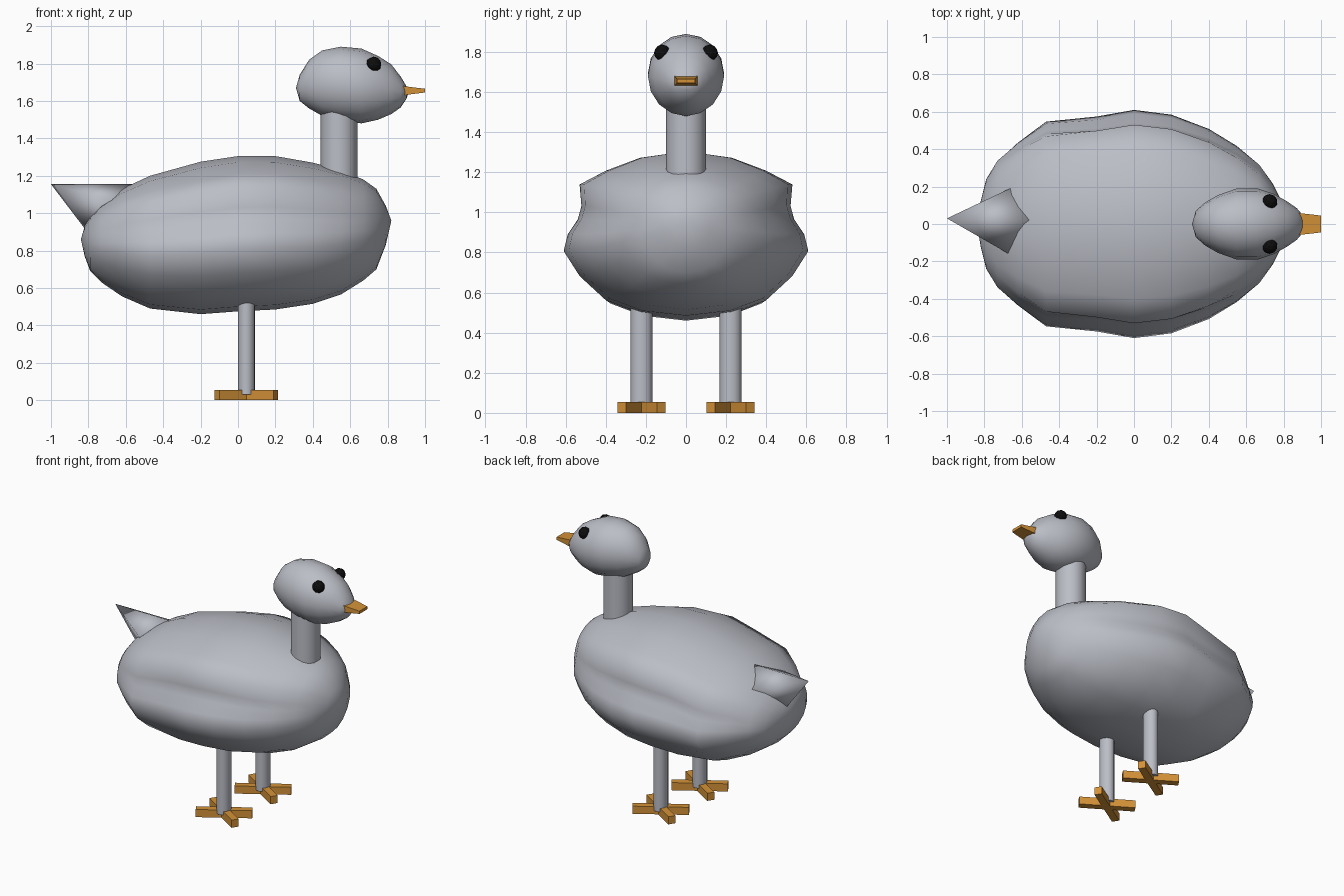
import bpy
import bmesh
import math
from mathutils import Vector

default_cube = bpy.data.objects.get("Cube")
if default_cube:
    bpy.data.objects.remove(default_cube, do_unlink=True)


def make_material(name, colour):
    material = bpy.data.materials.new(name)
    material.use_nodes = True
    material.diffuse_color = (*colour, 1)
    shader = material.node_tree.nodes["Principled BSDF"]
    shader.inputs["Base Color"].default_value = (*colour, 1)
    shader.inputs["Roughness"].default_value = 0.8
    return material


feather_grey = make_material("feather grey", (0.50, 0.515, 0.57))
bill_orange = make_material("bill orange", (0.66, 0.29, 0.04))
eye_black = make_material("eye black", (0.004, 0.004, 0.004))


def finish(name, mesh_builder, material, smooth=True):
    """Turn a bmesh into a named, shaded object."""
    bmesh.ops.recalc_face_normals(mesh_builder, faces=mesh_builder.faces)
    for face in mesh_builder.faces:
        face.smooth = smooth
    mesh = bpy.data.meshes.new(name)
    mesh_builder.to_mesh(mesh)
    mesh_builder.free()
    mesh.materials.append(material)
    obj = bpy.data.objects.new(name, mesh)
    bpy.context.collection.objects.link(obj)
    return obj


def loft(name, rings, material, start=None, end=None, smooth=True):
    """Skin a list of point rings; each end closes on a pole or a flat cap."""
    builder = bmesh.new()
    loops = [[builder.verts.new(point) for point in ring] for ring in rings]
    count = len(loops[0])
    for near, far in zip(loops, loops[1:]):
        for i in range(count):
            j = (i + 1) % count
            builder.faces.new((near[i], near[j], far[j], far[i]))
    for loop, pole in ((loops[0], start), (loops[-1], end)):
        if pole is None:
            builder.faces.new(loop)
        else:
            tip = builder.verts.new(pole)
            for i in range(count):
                builder.faces.new((loop[i], loop[(i + 1) % count], tip))
    return finish(name, builder, material, smooth)


def section_ring(x, low, high, width, half_profile):
    """Mirror a unit (side, height) half profile into a closed section."""
    middle, half = (low + high) / 2, (high - low) / 2
    left = [(x, width * side, middle + half * up) for side, up in half_profile]
    right = [(px, -py, pz) for px, py, pz in reversed(left[1:-1])]
    return left + right


def tube(name, centre, radius_x, radius_y, low, high):
    rings = []
    for z in (low, high):
        ring = []
        for i in range(16):
            a = math.tau * i / 16
            ring.append((centre[0] + radius_x * math.cos(a),
                         centre[1] + radius_y * math.sin(a), z))
        rings.append(ring)
    obj = loft(name, rings, feather_grey)
    bpy.ops.object.select_all(action="DESELECT")
    bpy.context.view_layer.objects.active = obj
    obj.select_set(True)
    bpy.ops.object.shade_smooth_by_angle(angle=math.radians(40))
    return obj


# Body: sections of (x, bottom, top, half width), with a shallow wing groove
body_sections = [
    (-0.82, 0.77, 0.93, 0.12), (-0.79, 0.69, 0.98, 0.24),
    (-0.73, 0.63, 1.05, 0.34), (-0.62, 0.555, 1.13, 0.44),
    (-0.47, 0.49, 1.20, 0.55), (-0.2, 0.46, 1.275, 0.575),
    (0, 0.475, 1.305, 0.61), (0.2, 0.485, 1.305, 0.585),
    (0.4, 0.515, 1.27, 0.51), (0.55, 0.565, 1.23, 0.42),
    (0.67, 0.64, 1.18, 0.32), (0.74, 0.70, 1.13, 0.22),
    (0.79, 0.83, 1.04, 0.12),
]
winged_profile = [
    (0, -1), (0.377, -0.94), (0.656, -0.79), (0.87, -0.5), (1, -0.2),
    (0.967, 0), (0.885, 0.18), (0.855, 0.34), (0.87, 0.6),
    (0.656, 0.765), (0.377, 0.92), (0, 1),
]
body_rings = []
for x, low, high, width in body_sections:
    groove = max(0, 1 - (x / 0.75) ** 2) ** 0.6
    profile = [(side * groove + math.sqrt(1 - up * up) * (1 - groove), up)
               for side, up in winged_profile]
    body_rings.append(section_ring(x, low, high, width, profile))
loft("body", body_rings, feather_grey, (-0.84, 0, 0.86), (0.82, 0, 0.96))

# Head: egg with its narrow end dipping toward the bill
head_sections = [
    (0.33, 1.60, 1.74, 0.07), (0.38, 1.56, 1.82, 0.115),
    (0.45, 1.52, 1.87, 0.155), (0.55, 1.495, 1.89, 0.19),
    (0.66, 1.48, 1.88, 0.19), (0.75, 1.50, 1.84, 0.16),
    (0.82, 1.53, 1.795, 0.12), (0.87, 1.565, 1.73, 0.085),
    (0.9, 1.61, 1.68, 0.05),
]
round_profile = [(math.sin(math.pi * i / 8), -math.cos(math.pi * i / 8))
                 for i in range(9)]
loft("head", [section_ring(*s, round_profile) for s in head_sections],
     feather_grey, (0.31, 0, 1.67), (0.91, 0, 1.64))

# Neck
tube("neck", (0.54, 0), 0.098, 0.1, 1.15, 1.56)

# Tail: pointed wedge rising from the back
tail_base = [(-0.5, 0.02, 1.155), (-0.6, 0.22, 1.05),
             (-0.70, 0.02, 0.76), (-0.6, -0.20, 1.05)]
loft("tail", [tail_base], feather_grey, None, (-1, 0.03, 1.155))

# Bill: short tapered block
bill_rings = []
for x, half_width, half_height in ((0.87, 0.06, 0.026), (1, 0.045, 0.01)):
    bill_rings.append([(x, half_width * sy, 1.655 + half_height * sz)
                       for sy, sz in ((1, 1), (1, -1), (-1, -1), (-1, 1))])
loft("bill", bill_rings, bill_orange, smooth=False)

# Eyes, legs and crossed-toe feet on both sides
for side_name, side in (("left", 1), ("right", -1)):
    eye = bmesh.new()
    bmesh.ops.create_icosphere(eye, subdivisions=2, radius=0.042)
    bmesh.ops.translate(eye, verts=eye.verts,
                        vec=Vector((0.725, 0.118 * side, 1.795)))
    finish(side_name + "_eye", eye, eye_black, smooth=False)

    leg_x, leg_y = 0.045, 0.222 * side
    tube(side_name + "_leg", (leg_x, leg_y), 0.046, 0.054, 0.03, 0.53)

    for toe_name, turn in (("inner", 32), ("outer", -32)):
        a = math.radians(turn)
        along = Vector((math.cos(a), math.sin(a), 0)) * 0.185
        across = Vector((-math.sin(a), math.cos(a), 0)) * 0.025
        toe_rings = []
        for z in (0, 0.055):
            centre = Vector((leg_x, leg_y, z))
            toe_rings.append([centre + along + across, centre - along + across,
                              centre - along - across, centre + along - across])
        loft(side_name + "_" + toe_name + "_toe", toe_rings, bill_orange,
             smooth=False)
